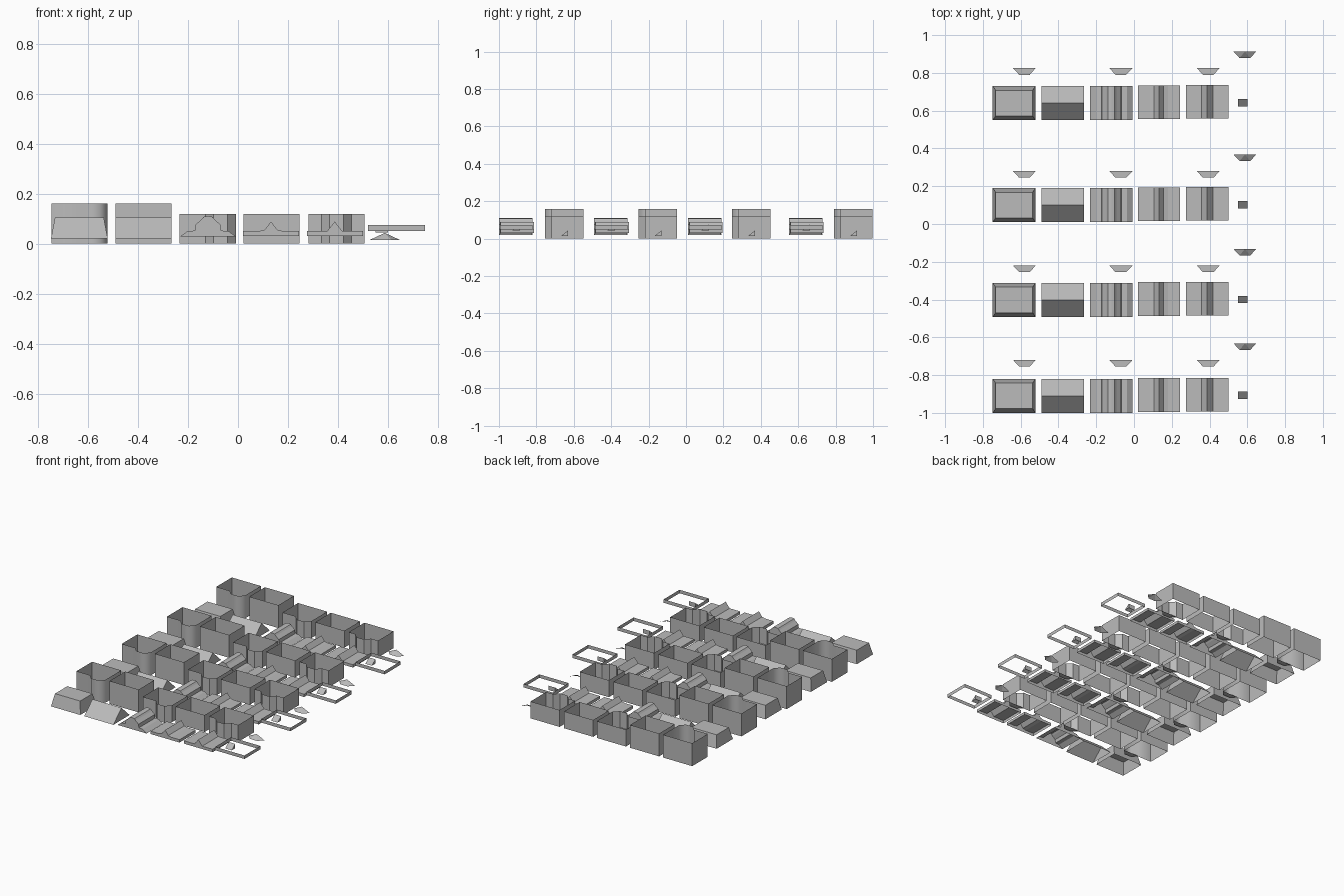
import bpy, math

cube = bpy.data.objects.get("Cube")
if cube:
    bpy.data.objects.remove(cube, do_unlink=True)

grey = bpy.data.materials.new("plain grey")
grey.use_nodes = True
COLOR = (0.5, 0.5, 0.5, 1)
grey.diffuse_color = COLOR
grey.node_tree.nodes["Principled BSDF"].inputs["Base Color"].default_value = COLOR


def build(name, verts, faces, smooth=False):
    mesh = bpy.data.meshes.new(name)
    mesh.from_pydata(verts, [], faces)
    mesh.materials.append(grey)
    obj = bpy.data.objects.new(name, mesh)
    bpy.context.collection.objects.link(obj)
    if smooth:
        bpy.ops.object.select_all(action='DESELECT')
        obj.select_set(True)
        bpy.context.view_layer.objects.active = obj
        bpy.ops.object.shade_smooth_by_angle(angle=math.radians(50))
    return obj


def wall_ring(name, plan, z0, z1, smooth=False):
    """Thin vertical walls along a closed counter-clockwise plan."""
    n = len(plan)
    verts = [(x, y, z) for z in (z0, z1) for x, y in plan]
    faces = [(i, (i + 1) % n, (i + 1) % n + n, i + n) for i in range(n)]
    return build(name, verts, faces, smooth)


def rectangle(x0, x1, y0, y1):
    return [(x0, y0), (x1, y0), (x1, y1), (x0, y1)]


def profile_roof(name, profile, y0, y1):
    """Bottomless roof: left-to-right profile run along y, with closed ends."""
    n = len(profile)
    verts = [(x, y, z) for y in (y0, y1) for x, z in profile]
    faces = [(i, i + 1, i + 1 + n, i + n) for i in range(n - 1)]
    faces += [tuple(reversed(range(n))), tuple(range(n, 2 * n))]
    return build(name, verts, faces)


def bay_plan(cx, y):
    return [(cx - 0.06, y), (cx - 0.028, y - 0.035),
            (cx + 0.028, y - 0.035), (cx + 0.06, y)]


def walls(name, x0, top, y0, y1, bay=None, smooth=False):
    """Open wall shell, with an optional bay pushed out of the front."""
    x1 = x0 + 0.225
    plan = rectangle(x0, x1, y0, y1)
    if bay is not None:
        points = bay_plan(bay, y0)
        if bay + 0.06 > x1 - 0.01:
            points[-1] = (x1, y0)
            plan = [plan[0]] + points + plan[2:]
        else:
            plan = [plan[0]] + points + plan[1:]
        build(name + "_bay_floor", [(x, y, 0.004) for x, y in points], [(0, 1, 2, 3)])
    wall_ring(name, plan, 0, top, smooth)


def mansard_roof(name, x0, x1, y0, y1):
    low = rectangle(x0, x1, y0, y1)
    high = rectangle(x0 + 0.016, x1 - 0.016, y0 + 0.022, y1 - 0.022)
    verts = [(x, y, 0.02) for x, y in low] + [(x, y, 0.105) for x, y in high]
    faces = [(i, (i + 1) % 4, (i + 1) % 4 + 4, i + 4) for i in range(4)]
    build(name, verts, faces + [(4, 5, 6, 7)])


def gable_roof(name, x0, x1, y0, y1):
    ym = (y0 + y1) / 2
    verts = [(x, y, z) for x in (x0, x1) for y, z in ((y0, 0.02), (ym, 0.105), (y1, 0.02))]
    build(name, verts, [(0, 3, 4, 1), (1, 4, 5, 2), (0, 1, 2), (3, 5, 4)])


def bay_roof(name, cx, y):
    verts = [(x, py, 0.015) for x, py in bay_plan(cx, y)] + [(cx, y, 0.043)]
    build(name, verts, [(0, 1, 4), (1, 2, 4), (2, 3, 4)])


def wedge_dormer(name, x0, x1, y0, y1):
    verts = [(x, y, z) for x in (x0, x1)
             for y, z in ((y0, 0.045), (y1, 0.075), (y1, 0.045))]
    build(name, verts, [(0, 3, 4, 1), (1, 4, 5, 2), (0, 1, 2), (3, 5, 4)])


def mirrored(half, cx):
    """Profile from offsets left of the centre, reflected to the right."""
    left = [(cx - d, z) for d, z in half]
    right = [(cx + d, z) for d, z in reversed(half) if d > 0]
    return left + right


STEPPED = [(0.112, 0.028), (0.082, 0.05), (0.053, 0.052), (0.05, 0.076),
           (0.027, 0.096), (0.018, 0.107), (0, 0.11)]
WIDE_PEAK = [(0.112, 0.03), (0.112, 0.05), (0.048, 0.05), (0.025, 0.056), (0, 0.088)]
NARROW_PEAK = [(0.112, 0.03), (0.112, 0.05), (0.03, 0.05), (0, 0.088)]

# Four rows: front edge of the roofs, front edge of the walls
ROWS = [(-1.0, -0.72), (-0.492, -0.22), (0.01, 0.28), (0.55, 0.825)]

for r, (ry, wy) in enumerate(ROWS, 1):
    tag = f"_row_{r}"
    ry1, wy1 = ry + 0.18, wy + 0.172

    # Roof pieces
    mansard_roof("mansard_roof" + tag, -0.748, -0.521, ry, ry1)
    gable_roof("gable_roof" + tag, -0.49, -0.265, ry, ry1)
    profile_roof("stepped_roof" + tag, mirrored(STEPPED, -0.12), ry, ry1)
    profile_roof("wide_peak_roof" + tag, mirrored(WIDE_PEAK, 0.132), ry + 0.005, ry1 + 0.004)
    profile_roof("narrow_peak_roof" + tag, mirrored(NARROW_PEAK, 0.387), ry + 0.008, ry1 + 0.006)

    # Wall shells
    walls("tall_bay_walls" + tag, -0.746, 0.16, wy, wy1, -0.58, True)
    walls("tall_plain_walls" + tag, -0.49, 0.16, wy, wy1)
    walls("low_side_bay_walls" + tag, -0.233, 0.118, wy, wy1, -0.07)
    walls("low_plain_walls" + tag, 0.021, 0.118, wy, wy1)
    walls("low_middle_bay_walls" + tag, 0.281, 0.118, wy, wy1, 0.393)

    # Loose small pieces
    wall_ring("trim_band" + tag, rectangle(0.52, 0.747, ry + 0.005, ry1), 0.05, 0.074)
    wedge_dormer("wedge_dormer" + tag, 0.55, 0.6, ry + 0.073, ry + 0.112)
    bay_roof("bay_roof" + tag, 0.587, wy + 0.088)
